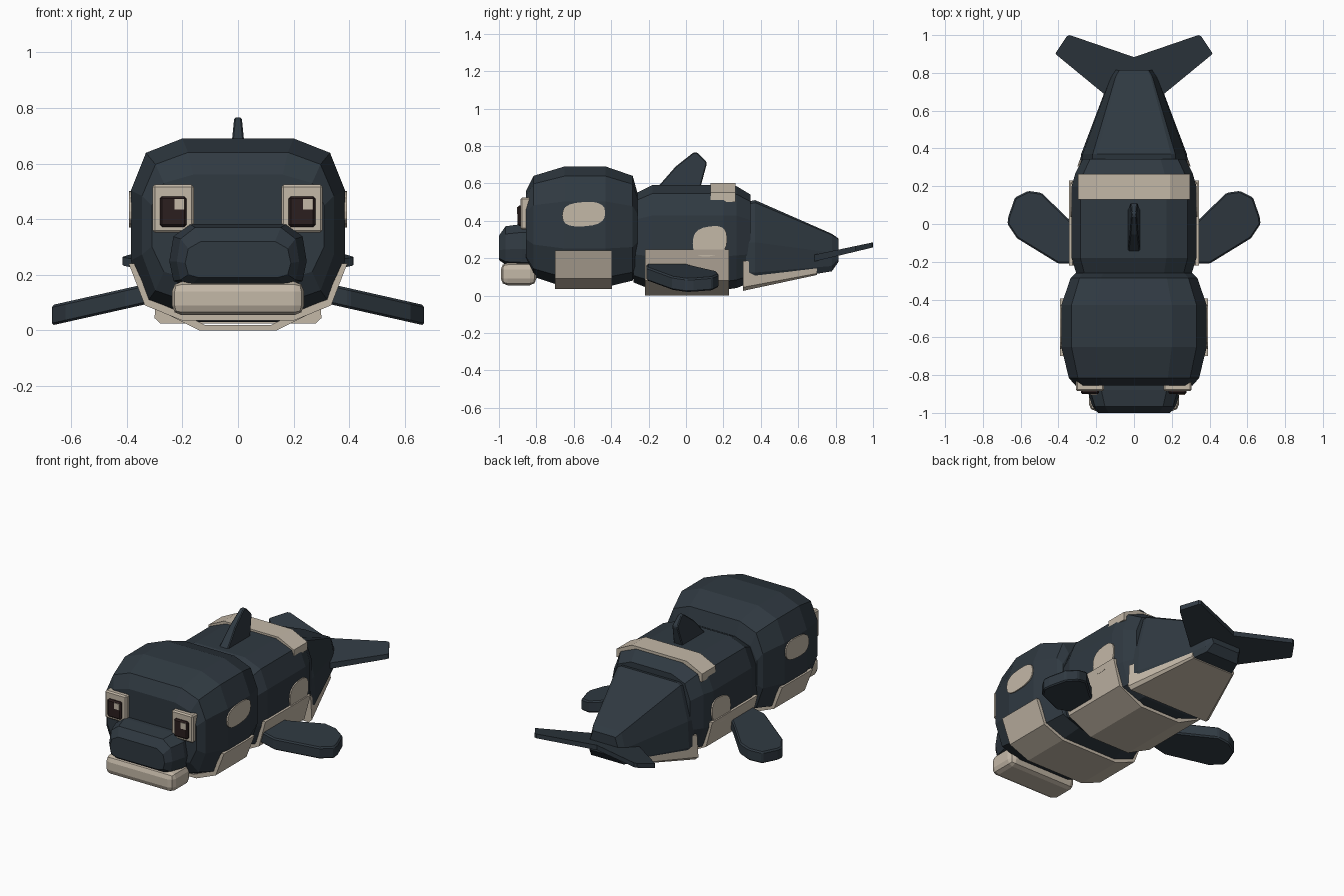
import bpy, bmesh, math

cube = bpy.data.objects.get("Cube")
if cube:
    bpy.data.objects.remove(cube)


def material(name, rgb):
    m = bpy.data.materials.new(name)
    m.use_nodes = True
    m.diffuse_color = (*rgb, 1)
    bsdf = m.node_tree.nodes["Principled BSDF"]
    bsdf.inputs["Base Color"].default_value = (*rgb, 1)
    bsdf.inputs["Roughness"].default_value = 0.8
    return m


SLATE = material("dark slate", (0.029, 0.041, 0.053))
CREAM = material("warm cream", (0.55, 0.48, 0.39))
BROWN = material("eye brown", (0.024, 0.013, 0.013))


def loft(name, loops, mat, bevel=0, segments=1):
    """Skin equal-length loops of points and cap both ends."""
    bm = bmesh.new()
    rows = [[bm.verts.new(p) for p in loop] for loop in loops]
    n = len(rows[0])
    for a, b in zip(rows, rows[1:]):
        for i in range(n):
            j = (i + 1) % n
            bm.faces.new((a[i], a[j], b[j], b[i]))
    bm.faces.new(rows[0])
    bm.faces.new(rows[-1])
    bmesh.ops.recalc_face_normals(bm, faces=bm.faces[:])
    mesh = bpy.data.meshes.new(name)
    bm.to_mesh(mesh)
    bm.free()
    mesh.materials.append(mat)
    ob = bpy.data.objects.new(name, mesh)
    bpy.context.collection.objects.link(ob)
    if bevel:
        mod = ob.modifiers.new("Bevel", 'BEVEL')
        mod.width = bevel
        mod.segments = segments
    return ob


def box(name, x, y, z, mat, bevel=0, segments=1):
    rect = [(x[0], z[0]), (x[1], z[0]), (x[1], z[1]), (x[0], z[1])]
    return loft(name, [[(u, v, w) for u, w in rect] for v in y], mat, bevel, segments)


def mirrored(half):
    return half + [(-x, z) for x, z in reversed(half)]


def hull(name, half, stations, mat, bevel=0):
    """Unit half-section scaled to (y, half width, bottom, top) stations."""
    loops = [[(x * w, y, lo + z * (hi - lo)) for x, z in mirrored(half)]
             for y, w, lo, hi in stations]
    return loft(name, loops, mat, bevel)


def band(name, half, y, thick, mat):
    """Thin wrap over an open half-section, running along y."""
    side = 1 if half[0][1] < half[-1][1] else -1
    inner = [(x - thick, z - side * thick * (i > 0)) for i, (x, z) in enumerate(half)]
    ring = mirrored(half) + mirrored(inner)[::-1]
    return loft(name, [[(x, v, z) for x, z in ring] for v in y], mat)


# Head, body and tail
ROUND = [(0.5, 0), (0.86, 0.08), (1, 0.32), (1, 0.71), (0.86, 0.92), (0.52, 1)]
hull("head", ROUND, [(-0.855, 0.31, 0.18, 0.56), (-0.815, 0.345, 0.1, 0.64),
                     (-0.65, 0.385, 0.045, 0.69), (-0.43, 0.385, 0.045, 0.69),
                     (-0.285, 0.335, 0.08, 0.64), (-0.26, 0.31, 0.16, 0.55)], SLATE)
hull("body", ROUND, [(-0.28, 0.3, 0.07, 0.54), (-0.18, 0.33, 0.03, 0.59),
                     (0.2, 0.33, 0.03, 0.59), (0.27, 0.31, 0.04, 0.585),
                     (0.345, 0.27, 0.07, 0.54)], SLATE)
TAPER = [(0.9, 0), (1, 0.14), (0.97, 0.5), (0.78, 0.97), (0.7, 1)]
hull("tail", TAPER, [(0.32, 0.285, 0.06, 0.5), (0.37, 0.28, 0.06, 0.51),
                     (0.78, 0.125, 0.13, 0.33), (0.815, 0.1, 0.18, 0.305)], SLATE)

# Pale belly and back wraps
band("head_belly", [(0.393, 0.24), (0.335, 0.09), (0.2, 0.035)],
     (-0.7, -0.395), 0.02, CREAM)
band("body_belly", [(0.345, 0.245), (0.3, 0.08), (0.14, 0.0)],
     (-0.22, 0.23), 0.02, CREAM)
band("back_saddle", [(0.297, 0.5), (0.297, 0.55), (0.19, 0.602)],
     (0.13, 0.265), 0.02, CREAM)
WEDGE = [(0.93, 0), (1, 0.12), (0.97, 1)]
hull("tail_belly", WEDGE, [(0.305, 0.3, 0.025, 0.185), (0.7, 0.155, 0.11, 0.178)], CREAM)

# Snout and jaw
hull("snout", [(0.75, 0), (0.94, 0.08), (1, 0.4), (0.94, 0.8), (0.7, 1)],
     [(-1.0, 0.19, 0.19, 0.32), (-0.965, 0.22, 0.165, 0.37),
      (-0.88, 0.247, 0.16, 0.382), (-0.8, 0.247, 0.16, 0.382)], SLATE)
box("lower_jaw", (-0.238, 0.238), (-0.99, -0.8), (0.055, 0.175), CREAM, 0.035, 2)

# Eyes, with both glints on the same side
for cx, side in ((0.23, "left"), (-0.233, "right")):
    box(side + "_eye_frame", (cx - 0.074, cx + 0.074), (-0.885, -0.8),
        (0.352, 0.524), CREAM, 0.008)
    box(side + "_eye", (cx - 0.048, cx + 0.048), (-0.9, -0.86),
        (0.372, 0.482), BROWN, 0.008)
    box(side + "_eye_glint", (cx + 0.004, cx + 0.04), (-0.904, -0.89),
        (0.435, 0.473), CREAM)


def blob(cy, cz, ry, rz, tilt):
    """Squarish oval outline in the side plane."""
    pts = []
    for i in range(20):
        a = math.tau * i / 20
        c, s = math.cos(a), math.sin(a)
        u = ry * math.copysign(abs(c) ** 0.75, c)
        v = rz * math.copysign(abs(s) ** 0.75, s)
        pts.append((cy + u, cz + v + tilt * u))
    return pts


FLIPPER = [(0.29, -0.21), (0.4, -0.21), (0.62, -0.075), (0.67, 0.0), (0.665, 0.04),
           (0.63, 0.14), (0.56, 0.175), (0.49, 0.165), (0.34, 0.02), (0.29, -0.02)]
FLUKE = [(-0.01, 0.74), (0.13, 0.665), (0.41, 0.895), (0.415, 0.905),
         (0.355, 0.995), (0.34, 1.0), (-0.01, 0.88)]

# Paired side parts
for s, side in ((1, "left"), (-1, "right")):
    loft(side + "_head_patch", [[(s * x, y, z) for y, z in
         blob(-0.547, 0.435, 0.115, 0.065, 0.06)] for x in (0.383, 0.392)], CREAM)
    loft(side + "_body_patch", [[(s * x, y, z) for y, z in
         blob(0.128, 0.29, 0.092, 0.08, 0.12)] for x in (0.328, 0.337)], CREAM)
    loft(side + "_flipper", [[(s * x, y, 0.165 - 0.225 * (x - 0.34) - d)
         for x, y in FLIPPER] for d in (0, 0.073)], SLATE, 0.008)
    loft(side + "_tail_fluke", [[(s * x, y, 0.215 + 0.21 * (y - 0.67) - d * (1.9 - y))
         for x, y in FLUKE] for d in (0, 0.03)], SLATE)

# Dorsal fin, thinner towards its tip
FIN = [(-0.16, 0.57), (-0.055, 0.69), (0.04, 0.765), (0.06, 0.765),
       (0.11, 0.715), (0.11, 0.7), (0.075, 0.57)]
loft("dorsal_fin", [[(s * (0.033 - 0.1 * (z - 0.57)), y, z) for y, z in FIN]
                    for s in (-1, 1)], SLATE, 0.005)
